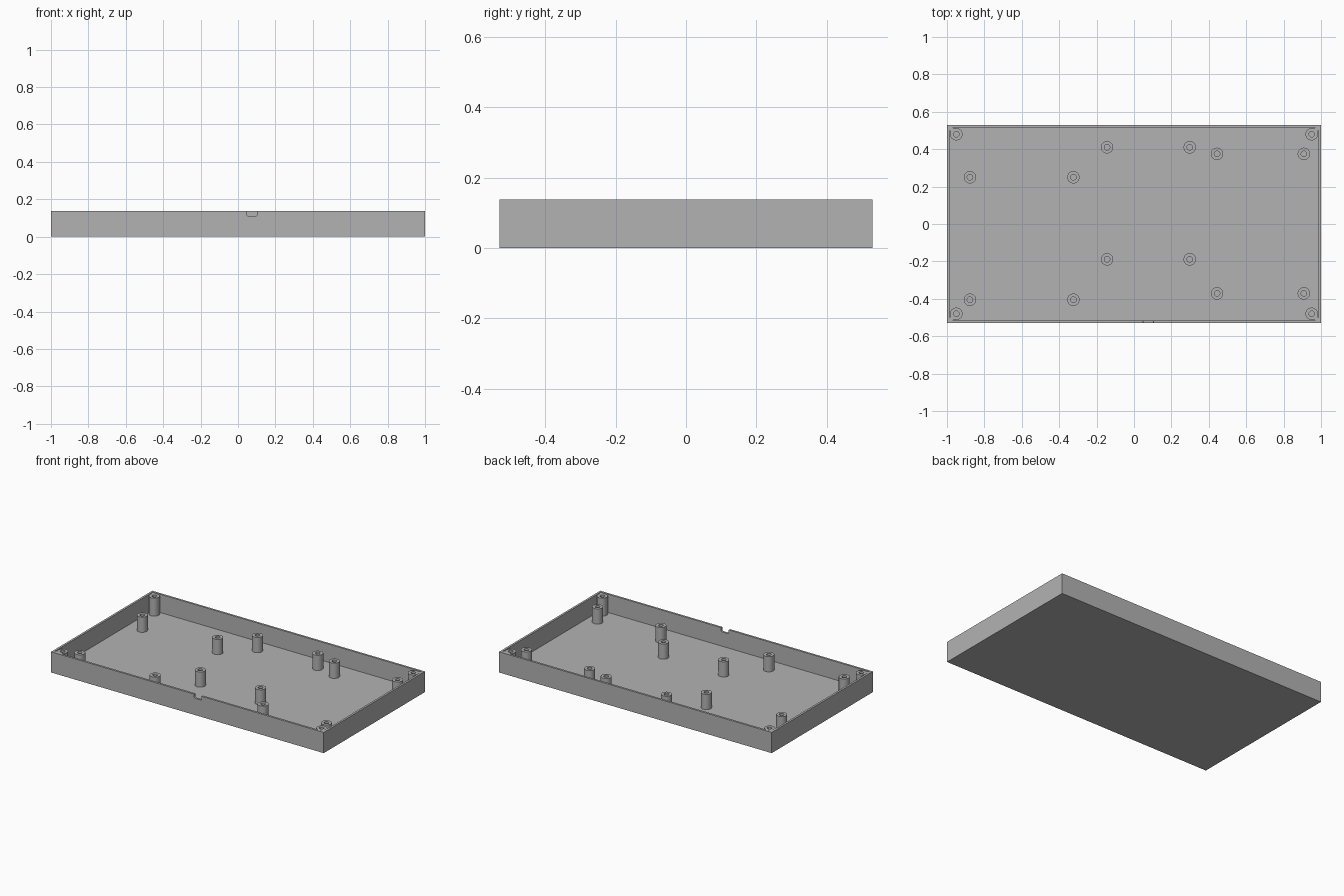
import bpy
import bmesh
import math
from mathutils import Matrix

HX, HY, H = 1.0, 0.53, 0.137      # half length, half width, height
WALL, FLOOR = 0.014, 0.016
POST_R, HOLE_R = 0.033, 0.015

if "Cube" in bpy.data.objects:
    bpy.data.objects.remove(bpy.data.objects["Cube"])

grey = bpy.data.materials.new("plain_grey")
grey.use_nodes = True
grey.diffuse_color = (0.45, 0.45, 0.45, 1)
grey.node_tree.nodes["Principled BSDF"].inputs["Base Color"].default_value = (0.45, 0.45, 0.45, 1)


def make(name, bm):
    bmesh.ops.recalc_face_normals(bm, faces=bm.faces)
    mesh = bpy.data.meshes.new(name)
    bm.to_mesh(mesh)
    bm.free()
    mesh.materials.append(grey)
    obj = bpy.data.objects.new(name, mesh)
    bpy.context.collection.objects.link(obj)
    return obj


def box(name, lo, hi):
    bm = bmesh.new()
    bmesh.ops.create_cube(bm, size=1)
    for v in bm.verts:
        v.co = [(a + b) / 2 + c * (b - a) for a, b, c in zip(lo, hi, v.co)]
    return make(name, bm)


def cut(target, cutter):
    mod = target.modifiers.new("cut", 'BOOLEAN')
    mod.operation, mod.solver, mod.object = 'DIFFERENCE', 'EXACT', cutter
    bpy.context.view_layer.objects.active = target
    bpy.ops.object.modifier_apply(modifier=mod.name)
    bpy.data.objects.remove(cutter)


def post(name, x, y, top):
    # Hollow round post made by spinning its wall section
    bm = bmesh.new()
    section = [(POST_R, FLOOR), (POST_R, top), (HOLE_R, top), (HOLE_R, FLOOR)]
    verts = [bm.verts.new((r, 0, z)) for r, z in section]
    edges = [bm.edges.new(pair) for pair in zip(verts, verts[1:])]
    bmesh.ops.spin(bm, geom=verts + edges, axis=(0, 0, 1), cent=(0, 0, 0),
                   steps=32, angle=math.tau, use_duplicate=False)
    bmesh.ops.remove_doubles(bm, verts=bm.verts, dist=0.0001)
    bmesh.ops.translate(bm, verts=bm.verts, vec=(x, y, 0))
    obj = make(name, bm)
    bpy.ops.object.select_all(action='DESELECT')
    obj.select_set(True)
    bpy.context.view_layer.objects.active = obj
    bpy.ops.object.shade_smooth_by_angle(angle=math.radians(35))


# Open tray with a cable notch in the front wall
tray = box("tray", (-HX, -HY, 0), (HX, HY, H))
cut(tray, box("cavity_cutter", (WALL - HX, WALL - HY, FLOOR), (HX - WALL, HY - WALL, H + 0.1)))
notch = box("notch_cutter", (0.048, -HY - 0.05, 0.111), (0.104, -HY + 0.05, H + 0.05))
bevel = notch.modifiers.new("round", 'BEVEL')
bevel.width, bevel.segments = 0.008, 3
cut(tray, notch)

# Tall corner posts, each tied to its corner by a short rib
for sx, side in ((-1, "right"), (1, "left")):
    for sy, end in ((-1, "front"), (1, "back")):
        cx, cy = sx * 0.95, sy * 0.48
        post(f"corner_post_{end}_{side}", cx, cy, H - 0.002)
        rib = box(f"corner_rib_{end}_{side}", (0.03, -0.011, FLOOR), (0.058, 0.011, H - 0.002))
        rib.data.transform(Matrix.Translation((cx, cy, 0)) @ Matrix.Rotation(math.atan2(sy, sx), 4, 'Z'))

# Board standoffs in three rectangular groups
groups = {"right": ((-0.877, -0.324), (-0.405, 0.25)),
          "middle": ((-0.144, 0.298), (-0.189, 0.41)),
          "left": ((0.444, 0.908), (-0.371, 0.375))}
for name, (xs, ys) in groups.items():
    for i, x in enumerate(xs):
        for j, y in enumerate(ys):
            post(f"{name}_standoff_{i * 2 + j + 1}", x, y, 0.117)
